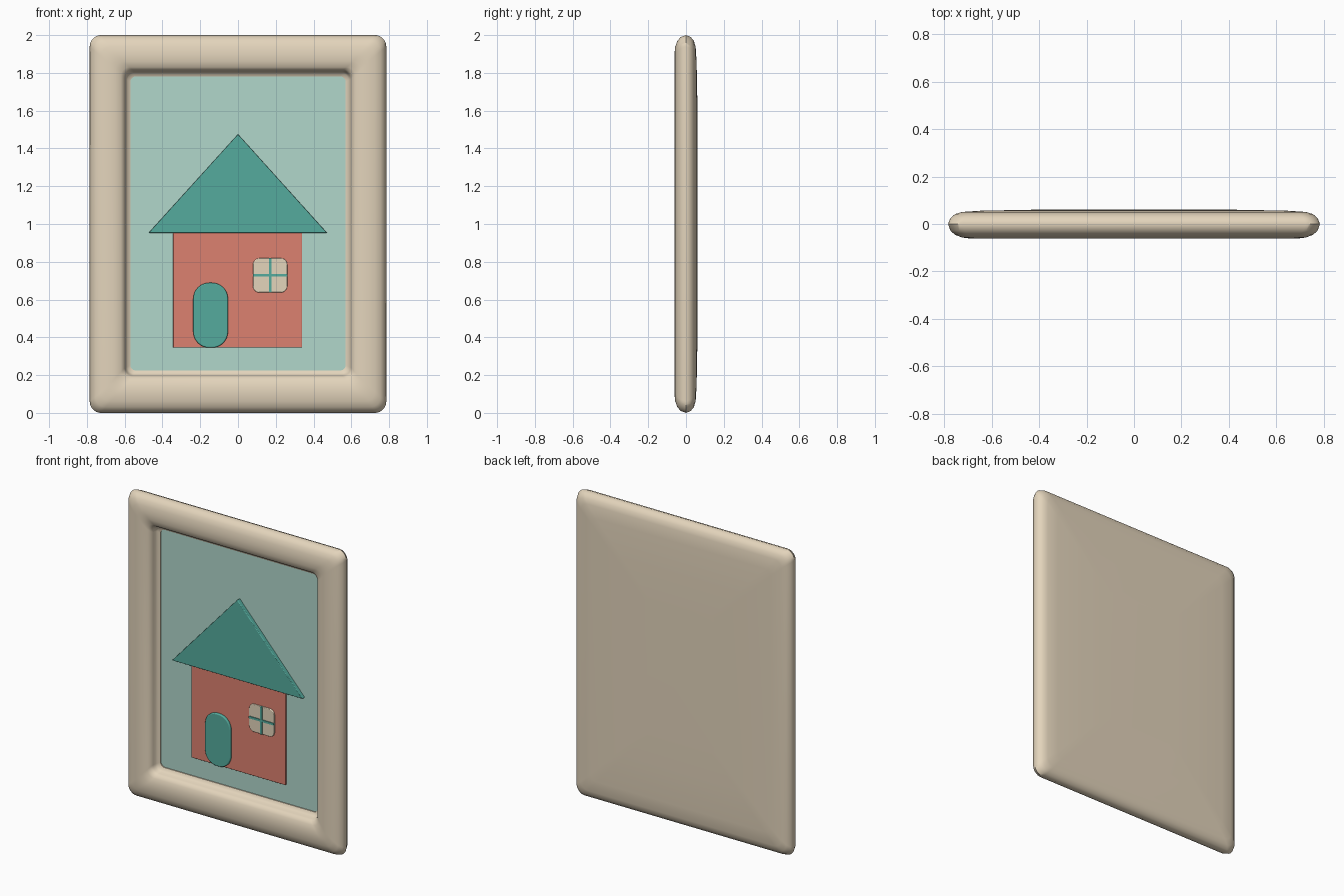
import bpy, bmesh, math

if "Cube" in bpy.data.objects:
    bpy.data.objects.remove(bpy.data.objects["Cube"])


def material(name, rgb):
    m = bpy.data.materials.new(name)
    m.diffuse_color = (*rgb, 1)
    m.use_nodes = True
    m.node_tree.nodes["Principled BSDF"].inputs["Base Color"].default_value = m.diffuse_color
    return m


CREAM = material("cream", (0.77, 0.66, 0.50))
MINT = material("mint", (0.44, 0.68, 0.60))
TEAL = material("teal", (0.09, 0.41, 0.34))
CORAL = material("coral", (0.72, 0.22, 0.16))


def rounded_rect(cx, cz, hw, hh, r, n=8):
    pts = []
    for k, (sx, sz) in enumerate([(1, 1), (-1, 1), (-1, -1), (1, -1)]):
        for i in range(n + 1):
            a = math.pi / 2 * (k + i / n)
            pts.append((cx + sx * (hw - r) + r * math.cos(a),
                        cz + sz * (hh - r) + r * math.sin(a)))
    return pts


def loft(name, rings, mat, angle=40):
    """Skin a list of (outline, y) rings running from back to front, capped at both ends."""
    bm = bmesh.new()
    loops = [[bm.verts.new((x, y, z)) for x, z in pts] for pts, y in rings]
    n = len(loops[0])
    for a, b in zip(loops, loops[1:]):
        for i in range(n):
            j = (i + 1) % n
            bm.faces.new((a[i], a[j], b[j], b[i]))
    bm.faces.new(loops[0])
    bm.faces.new(loops[-1])
    bmesh.ops.recalc_face_normals(bm, faces=bm.faces)
    me = bpy.data.meshes.new(name)
    bm.to_mesh(me)
    bm.free()
    ob = bpy.data.objects.new(name, me)
    bpy.context.collection.objects.link(ob)
    me.materials.append(mat)
    bpy.ops.object.select_all(action='DESELECT')
    ob.select_set(True)
    bpy.context.view_layer.objects.active = ob
    bpy.ops.object.shade_smooth_by_angle(angle=math.radians(angle))
    return ob


def slab(name, pts, front, back, mat, bevel=0.0):
    ob = loft(name, [(pts, back), (pts, front)], mat)
    if bevel:
        b = ob.modifiers.new("soft_edge", 'BEVEL')
        b.width, b.segments, b.limit_method = bevel, 3, 'ANGLE'
        b.angle_limit = math.radians(50)
    return ob


# Pillowy frame with closed, slightly domed back and recessed front
profile = [  # half width, corner radius, y
    (0.25, 0.02, 0.062), (0.45, 0.03, 0.060), (0.65, 0.04, 0.056),
    (0.725, 0.05, 0.051), (0.755, 0.055, 0.042), (0.775, 0.06, 0.025),
    (0.785, 0.06, 0.0), (0.775, 0.06, -0.028), (0.755, 0.055, -0.046),
    (0.725, 0.05, -0.057), (0.685, 0.045, -0.062), (0.65, 0.045, -0.060),
    (0.62, 0.045, -0.051), (0.605, 0.045, -0.040), (0.598, 0.045, -0.024),
    (0.594, 0.042, -0.008), (0.585, 0.035, 0.006), (0.570, 0.03, 0.012),
    (0.570, 0.03, 0.03)]
rings = []
for hw, r, y in profile:
    hh = 1.0 - (0.785 - hw) * 1.03
    rings.append((rounded_rect(0, 1.003 if hw < 0.62 else 1.0, hw, hh, r), y))
loft("frame", rings, CREAM, 50)

# Picture background
slab("picture_panel", rounded_rect(0, 1.005, 0.572, 0.782, 0.03), 0.018, 0.035, MINT)

# House relief
slab("house_wall", [(-0.343, 0.345), (0.339, 0.345), (0.339, 0.96), (-0.343, 0.96)],
     0.008, 0.025, CORAL, 0.003)
slab("roof", [(-0.474, 0.952), (0.472, 0.952), (0, 1.475)], -0.008, 0.025, TEAL, 0.004)
slab("door", rounded_rect(-0.145, 0.517, 0.092, 0.172, 0.085), -0.006, 0.015, TEAL, 0.006)
slab("window_pane", rounded_rect(0.17, 0.728, 0.091, 0.091, 0.035), 0.0, 0.015, CREAM, 0.004)
for name, hw, hh in [("window_bar_vertical", 0.007, 0.091),
                     ("window_bar_horizontal", 0.091, 0.007)]:
    slab(name, rounded_rect(0.17, 0.728, hw, hh, 0.003, 3), -0.005, 0.01, TEAL)
